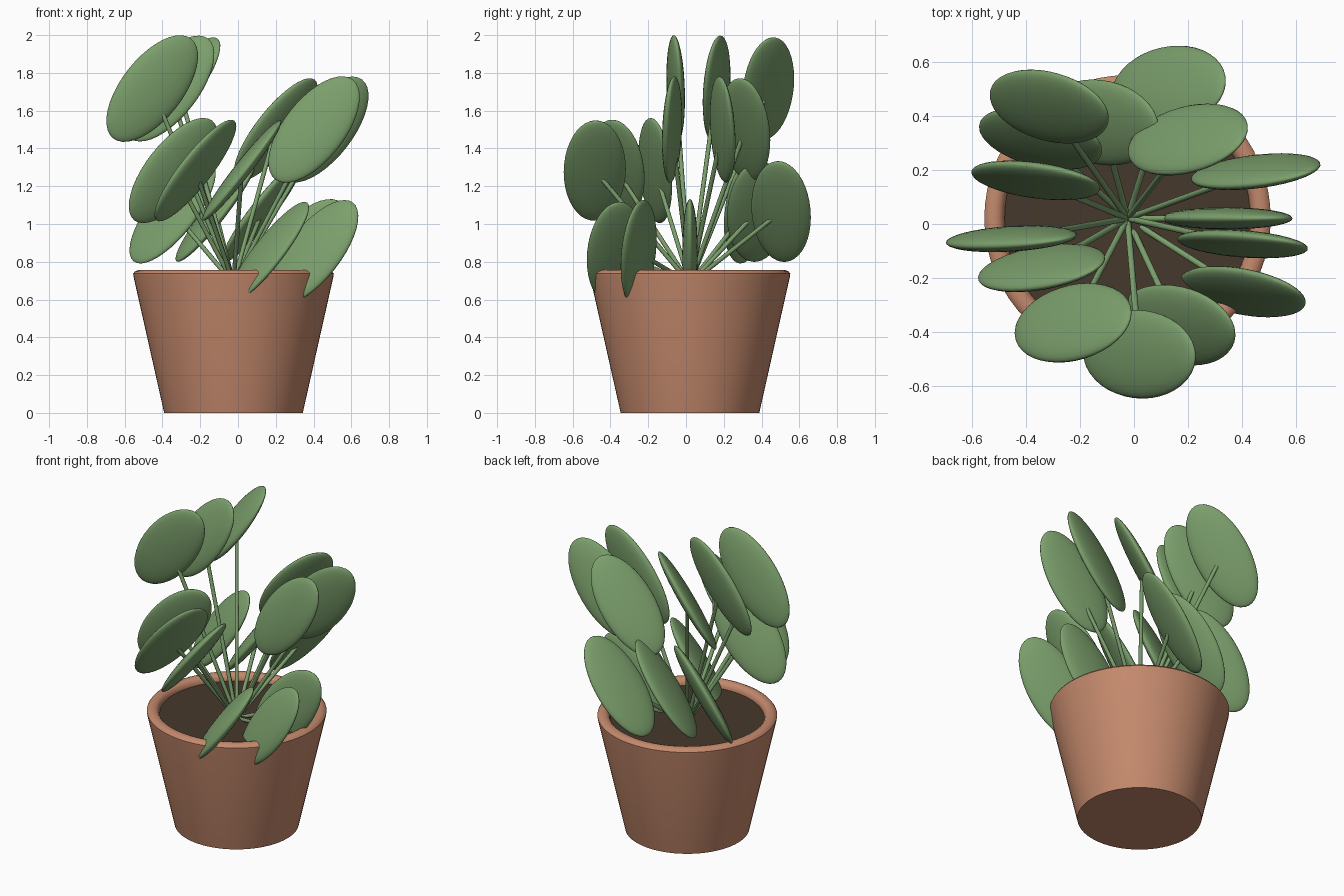
import bpy, bmesh, math
from mathutils import Matrix, Vector

if "Cube" in bpy.data.objects:
    bpy.data.objects.remove(bpy.data.objects["Cube"])

CENTER = Vector((-0.024, 0.021, 0))   # axis of the pot
SOIL_Z = 0.715


def material(name, rgb):
    m = bpy.data.materials.new(name)
    m.diffuse_color = (*rgb, 1)
    m.use_nodes = True
    m.node_tree.nodes["Principled BSDF"].inputs["Base Color"].default_value = m.diffuse_color
    return m


TERRACOTTA = material("terracotta", (0.55, 0.25, 0.15))
SOIL = material("dark_soil", (0.06, 0.04, 0.025))
GREEN = material("leaf_green", (0.20, 0.35, 0.15))


def add_object(name, bm, mat, angle=40):
    bmesh.ops.recalc_face_normals(bm, faces=bm.faces)
    mesh = bpy.data.meshes.new(name)
    bm.to_mesh(mesh)
    bm.free()
    mesh.materials.append(mat)
    ob = bpy.data.objects.new(name, mesh)
    bpy.context.collection.objects.link(ob)
    bpy.ops.object.select_all(action='DESELECT')
    ob.select_set(True)
    bpy.context.view_layer.objects.active = ob
    bpy.ops.object.shade_smooth_by_angle(angle=math.radians(angle))
    return ob


def lathe(name, profile, mat, sides=64):
    """Spin a (radius, height) profile around the pot axis."""
    bm = bmesh.new()
    verts = [bm.verts.new((r, 0, z)) for r, z in profile]
    edges = [bm.edges.new(pair) for pair in zip(verts, verts[1:])]
    bmesh.ops.spin(bm, geom=verts + edges, cent=(0, 0, 0), axis=(0, 0, 1),
                   angle=math.tau, steps=sides)
    bmesh.ops.remove_doubles(bm, verts=bm.verts, dist=1e-4)
    bmesh.ops.translate(bm, verts=bm.verts, vec=CENTER)
    return add_object(name, bm, mat)


# Tapered pot with a rounded rim
lathe("pot", [(0, 0), (0.367, 0), (0.530, 0.725), (0.531, 0.737), (0.523, 0.748),
              (0.508, 0.755), (0.490, 0.757), (0.474, 0.752), (0.462, 0.740),
              (0.456, 0.722), (0.455, 0.700)], TERRACOTTA)

# Soil disc closing the pot
lathe("soil", [(0, SOIL_Z), (0.46, SOIL_Z), (0.46, SOIL_Z - 0.03), (0, SOIL_Z - 0.03)], SOIL)

# Leaves spiral by the golden angle, cycling through five heights and three reaches
tilt = Matrix.Rotation(math.radians(38), 4, 'Y')
root = CENTER + Vector((0, 0, 0.685))
for i in range(15):
    azimuth = math.radians(137.5 * i)
    reach = 0.368 + 0.069 * (i % 3)
    tip = CENTER + Vector((reach * math.cos(azimuth), reach * math.sin(azimuth),
                           0.849 + 0.217 * (i % 5)))

    # Flattened oval leaf, turned to its azimuth, then leaned toward +x
    leaf = bmesh.new()
    bmesh.ops.create_uvsphere(leaf, u_segments=32, v_segments=20, radius=1)
    shape = Matrix.Diagonal((0.165, 0.041, 0.335, 1))
    leaf.transform(Matrix.Translation(tip) @ tilt @ Matrix.Rotation(azimuth, 4, 'Z') @ shape)
    add_object(f"leaf_{i + 1}", leaf, GREEN, 180)

    # Thin straight stem from the soil to the middle of the leaf
    stem = bmesh.new()
    span = tip - root
    bmesh.ops.create_cone(stem, cap_ends=True, segments=10, radius1=0.012,
                          radius2=0.012, depth=span.length)
    stem.transform(Matrix.Translation((root + tip) / 2)
                   @ span.to_track_quat('Z', 'Y').to_matrix().to_4x4())
    add_object(f"stem_{i + 1}", stem, GREEN)
